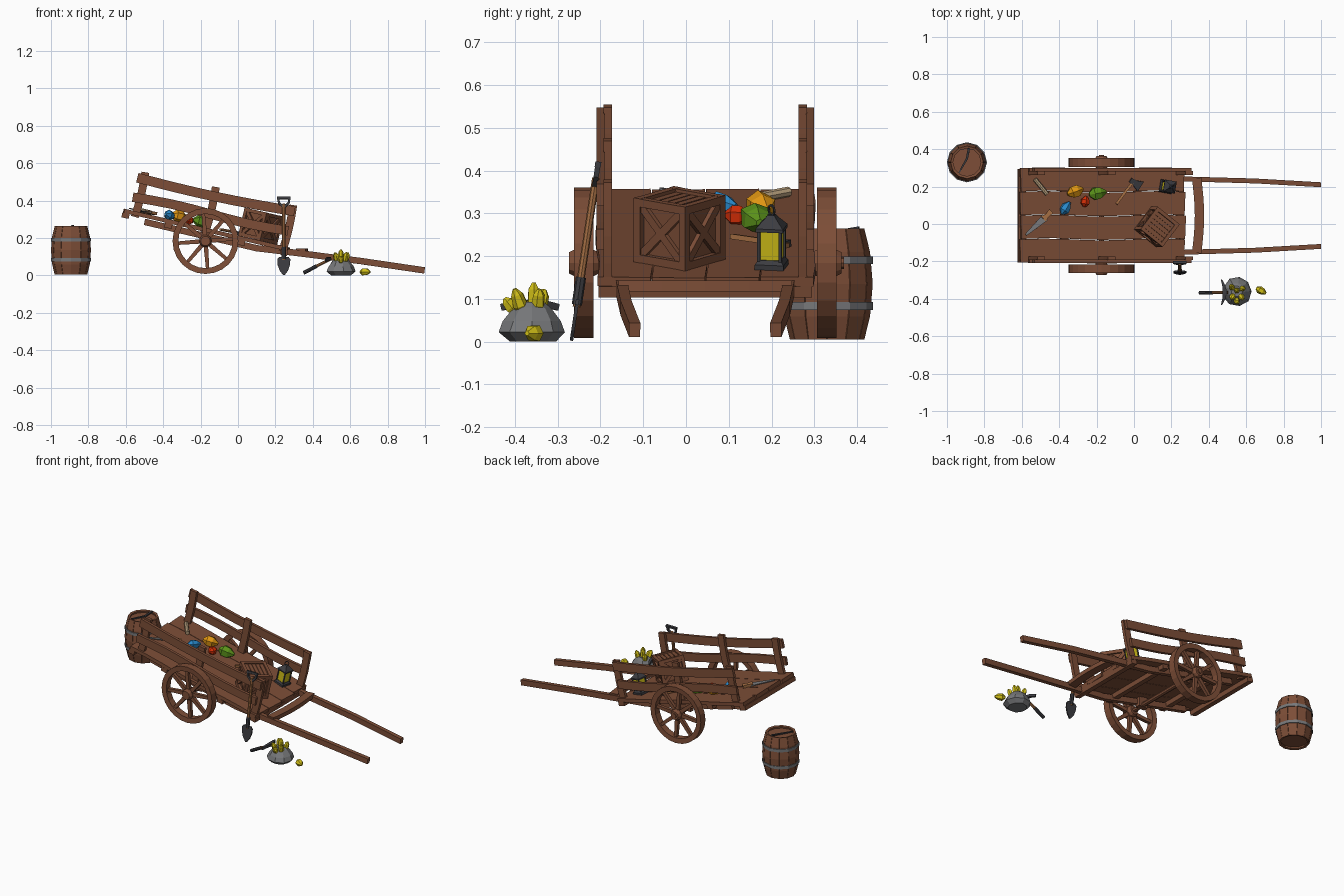
import bpy, bmesh, math, random
from mathutils import Vector, Matrix

if "Cube" in bpy.data.objects:
    bpy.data.objects.remove(bpy.data.objects["Cube"])
random.seed(4)
T = math.atan(0.235)                       # tilt of the cart bed


def mat(name, r, g, b):
    m = bpy.data.materials.new(name)
    m.diffuse_color = tuple((c / 255) ** 2.2 for c in (r, g, b)) + (1,)
    m.use_nodes = True
    m.node_tree.nodes["Principled BSDF"].inputs["Base Color"].default_value = m.diffuse_color
    return m


WOOD = mat("brown wood", 124, 79, 58)
HANDLE = mat("light wood", 160, 108, 68)
IRON = mat("dark iron", 62, 62, 66)
GREY = mat("grey stone and steel", 118, 119, 121)
GOLD = mat("yellow gold", 208, 190, 30)
BLUE = mat("blue gem", 45, 135, 200)
ORANGE = mat("orange gem", 222, 148, 25)
RED = mat("red gem", 212, 50, 15)
GREEN = mat("green gem", 92, 145, 32)
PAPER = mat("cream paper", 190, 165, 130)


def beam(bm, pts, w, h, up=(0, 0, 1)):
    """Sweep a rectangle along points; w may be a list of widths."""
    pts = [Vector(p) for p in pts]
    rings = []
    for i, p in enumerate(pts):
        d = (pts[min(i + 1, len(pts) - 1)] - pts[max(i - 1, 0)]).normalized()
        s = d.cross(Vector(up)).normalized()
        u = s.cross(d)
        a = (w[i] if isinstance(w, list) else w) / 2
        rings.append([bm.verts.new(p + s * a * j + u * h / 2 * k)
                      for j, k in ((-1, -1), (1, -1), (1, 1), (-1, 1))])
    for r, q in zip(rings, rings[1:]):
        for k in range(4):
            bm.faces.new((r[k], r[(k + 1) % 4], q[(k + 1) % 4], q[k]))
    bm.faces.new(rings[0])
    bm.faces.new(rings[-1])


def lathe(bm, prof, n, M=Matrix(), closed=False, jitter=0, phase=0):
    """Spin an (r, z) profile; open ends are capped."""
    rings = []
    for r, z in prof:
        ring = []
        for k in range(n):
            a = math.tau * (k + phase) / n
            q = r * (1 + random.uniform(-jitter, jitter))
            ring.append(bm.verts.new(M @ Vector((q * math.cos(a), q * math.sin(a), z))))
        rings.append(ring)
    pairs = list(zip(rings, rings[1:])) + ([(rings[-1], rings[0])] if closed else [])
    for r, q in pairs:
        for k in range(n):
            bm.faces.new((r[k], r[(k + 1) % n], q[(k + 1) % n], q[k]))
    if not closed:
        bm.faces.new(rings[0])
        bm.faces.new(rings[-1])


def done(bm, name, material, M=Matrix()):
    bmesh.ops.recalc_face_normals(bm, faces=bm.faces)
    me = bpy.data.meshes.new(name)
    bm.to_mesh(me)
    bm.free()
    me.transform(M)
    me.materials.append(material)
    bpy.context.collection.objects.link(bpy.data.objects.new(name, me))


def wavy(p0, p1, bend, waves=1, n=8):
    p0, p1, bend = Vector(p0), Vector(p1), Vector(bend)
    return [p0.lerp(p1, i / n) + bend * math.sin(math.pi * waves * i / n) for i in range(n + 1)]


def zb(x):
    return 0.355 - 0.235 * (x + 0.6)       # height of the bed surface


def on_bed(x, y, rot=0, h=0):
    return (Matrix.Translation((x, y, zb(x))) @ Matrix.Rotation(T, 4, 'Y')
            @ Matrix.Rotation(math.radians(rot), 4, 'Z') @ Matrix.Translation((0, 0, h)))


def axis(p0, p1):
    """Matrix taking +z onto the line p0 to p1."""
    d = Vector(p1) - Vector(p0)
    return Matrix.Translation(p0) @ d.to_track_quat('Z', 'Y').to_matrix().to_4x4()


def rod(bm, p0, p1, r, n=8):
    lathe(bm, [(r, 0), (r, (Vector(p1) - Vector(p0)).length)], n, axis(p0, p1))


CART = on_bed(-0.17, 0.045)

# bed planks and cross bars underneath
bm = bmesh.new()
for k, (a, b) in enumerate(((-.45, .452), (-.445, .458), (-.45, .455), (-.447, .45))):
    v = -0.19 + k * 0.127
    beam(bm, wavy((a, v, -.011), (b, v, -.011), (0, .005, 0), 3), 0.124, 0.022)
done(bm, "bed_planks", WOOD, CART)
bm = bmesh.new()
for u in (-.435, -.2, .2, .435):
    beam(bm, [(u, -.25, -.035), (u, .25, -.035)], 0.04, 0.026)
done(bm, "bed_cross_bars", WOOD, CART)

# side fences: posts inside, two bowed rails outside
for s, side in ((-1, "near"), (1, "far")):
    bm = bmesh.new()
    for u, top in ((-.385, .215), (0, .225), (.425, .225)):
        beam(bm, wavy((u, s * .228, -.03), (u, s * .228, top), (.006, 0, 0), 1, 4), 0.02, 0.042, (1, 0, 0))
    beam(bm, wavy((-.42, s * .245, .177), (.44, s * .245, .195), (0, 0, -.012)), 0.018, 0.052)
    beam(bm, wavy((-.42, s * .245, .07), (.43, s * .245, .085), (0, 0, .008), 2), 0.018, 0.05)
    done(bm, side + "_fence", WOOD, CART)

# shafts running under the bed and forward to the ground
bm = bmesh.new()
for s in (-1, 1):
    beam(bm, [(-.5, .045 + s * .2, zb(-.5) - .045), (.1, .045 + s * .2, zb(.1) - .045),
              (.3, .045 + s * .195, .122), (.65, .045 + s * .185, .078),
              (.997, .045 + s * .165, .027)], 0.026, 0.034)
done(bm, "shafts", WOOD)
bm = bmesh.new()
beam(bm, wavy((.335, -.155, .13), (.335, .245, .13), (.015, 0, 0)), 0.05, 0.026)
done(bm, "shaft_cross_bar", WOOD)

# wheels: rim, eight spokes, hub
for s, side in ((-1, "near"), (1, "far")):
    bm = bmesh.new()
    lathe(bm, [(.176, -.023), (.176, .023), (.145, .021), (.145, -.021)], 24, closed=True)
    lathe(bm, [(.026, -.035), (.034, -.02), (.034, .02), (.026, .035)], 10)
    for k in range(8):
        a = math.tau * (k + .1) / 8
        d = Vector((math.cos(a), math.sin(a), 0))
        beam(bm, [d * .025, d * .15], [.024, .018], 0.02)
    done(bm, side + "_wheel", WOOD, Matrix.Translation((-.174, .045 + s * .284, .184))
         @ Matrix.Rotation(math.pi / 2, 4, 'X'))
bm = bmesh.new()
rod(bm, (-.174, -.265, .184), (-.174, .37, .184), .014)
for y in (-.14, .23):
    beam(bm, [(-.174, y, .17), (-.174, y, .235)], 0.03, 0.06, (1, 0, 0))
done(bm, "axle", WOOD)

# barrel: staves, lids, hoops
B = Matrix.Translation((-.893, .33, 0))
prof = [(.084, .006), (.097, .06), (.103, .135), (.097, .208), (.084, .263)]
bm = bmesh.new()
for k in range(12):
    a = math.tau * (k + .5) / 12
    d = Vector((math.cos(a), math.sin(a), 0))
    beam(bm, [d * (r - .006) + Vector((0, 0, z)) for r, z in prof],
         [2 * r * math.tan(math.pi / 12) * .96 for r, z in prof], 0.013, d)
lathe(bm, [(.079, .018), (.092, .07), (.096, .135), (.092, .2), (.079, .25)], 12)
done(bm, "barrel", WOOD, B)
bm = bmesh.new()
for z in (.083, .19):
    lathe(bm, [(.107, z - .009), (.107, z + .009), (.098, z + .009), (.098, z - .009)], 12, closed=True)
done(bm, "barrel_hoops", GREY, B)
bm = bmesh.new()
beam(bm, [(-.045, -.06, .254), (0, .02, .256), (.01, .075, .266)], [.006, .012, .012], .007)
done(bm, "barrel_lid_tool", IRON, B)

# crate: panelled core, edge frame, cross braces, top slats
bm = bmesh.new()
e = .067
beam(bm, [(-.062, 0, 0), (.062, 0, 0)], .124, .124)
for k in range(4):
    R = Matrix.Rotation(k * math.pi / 2, 4, 'Z')
    for line in (((e, e, -.077), (e, e, .077)), ((e, -e, e), (e, e, e)), ((e, -e, -e), (e, e, -e)),
                 ((.064, -e, -e), (.064, e, e)), ((.064, -e, e), (.064, e, -e))):
        beam(bm, [R @ Vector(p) for p in line], .019, .019, R @ Vector((1, 0, 0)))
for k in range(5):
    y = -.046 + k * .023
    beam(bm, [(-.058, y, .064), (.058, y, .064)], .02, .01)
done(bm, "crate", WOOD, on_bed(.105, -.015, -38, .077))

# lantern
L = on_bed(.17, .2, 35)
bm = bmesh.new()
lathe(bm, [(.048, 0), (.048, .012), (.038, .022)], 4)
lathe(bm, [(.046, .09), (.046, .098), (.02, .118), (.012, .126)], 4)
for k in range(4):
    a = math.tau * k / 4
    x, y = .036 * math.cos(a), .036 * math.sin(a)
    rod(bm, (x, y, .015), (x, y, .095), .005, 4)
lathe(bm, [(.014, -.002), (.014, .002), (.01, .002), (.01, -.002)], 10,
      Matrix.Translation((0, 0, .137)) @ Matrix.Rotation(math.pi / 2, 4, 'X'), True)
done(bm, "lantern_frame", IRON, L)
bm = bmesh.new()
lathe(bm, [(.035, .02), (.035, .092)], 4)
done(bm, "lantern_glass", GOLD, L)

# gems lying on the bed
for name, m, x, y, rot, l, r in (("blue_gem", BLUE, -.37, .085, 55, .078, .027),
                                 ("orange_gem", ORANGE, -.32, .175, 20, .09, .034),
                                 ("red_gem", RED, -.265, .12, 80, .058, .025),
                                 ("green_gem", GREEN, -.2, .165, 10, .095, .035)):
    bm = bmesh.new()
    lathe(bm, [(r * .3, -l / 2), (r, -l * .22), (r * .95, l * .15), (r * .25, l / 2)], 6, jitter=.1)
    done(bm, name, m, on_bed(x, y, rot, r * .8) @ Matrix.Rotation(math.pi / 2, 4, 'Y'))


def lying(x, y, h):
    return Vector((x, y, zb(x) + h))


# paper scroll
bm = bmesh.new()
rod(bm, lying(-.53, .24, .012), lying(-.465, .16, .012), .012)
done(bm, "scroll", PAPER)

# axe
bm = bmesh.new()
beam(bm, [lying(-.094, .107, .01), lying(-.04, .18, .012), lying(.005, .238, .012)], .014, .012)
done(bm, "axe_handle", HANDLE)
bm = bmesh.new()
beam(bm, [lying(-.02, .235, .012), lying(.0, .222, .012), lying(.035, .2, .012)], [.026, .028, .06], .016)
done(bm, "axe_head", IRON)

# saw
bm = bmesh.new()
beam(bm, [lying(-.578, -.058, .008), lying(-.475, .035, .01)], [.012, .04], .005)
done(bm, "saw_blade", GREY)
bm = bmesh.new()
beam(bm, [lying(-.485, .026, .012), lying(-.465, .045, .012), lying(-.443, .068, .012)], [.036, .022, .03], .016)
done(bm, "saw_handle", HANDLE)

# shovel leaning on the cart
A, D = Vector((.245, -.268, .002)), Vector((0, .063, .418)).normalized()
S = Vector((1, 0, 0))
N = S.cross(D)
bm = bmesh.new()
rod(bm, A + D * .08, A + D * .385, .009)
done(bm, "shovel_handle", HANDLE)
bm = bmesh.new()
beam(bm, [A + D * t for t in (0, .025, .055, .085, .098)], [.008, .045, .066, .07, .05], .008, N)
rod(bm, A + D * .085, A + D * .15, .012)
for s in (-1, 1):
    beam(bm, [A + D * .365, A + D * .39 + S * s * .026, A + D * .417 + S * s * .03], .012, .012, N)
beam(bm, [A + D * .417 - S * .037, A + D * .417 + S * .037], .013, .014, N)
done(bm, "shovel_blade_and_grip", IRON)

# ore heap with gold crystals and a loose nugget
R = Matrix.Translation((.55, -.36, 0))
bm = bmesh.new()
lathe(bm, [(.055, 0), (.077, .022), (.07, .048), (.045, .08), (.03, .092)], 9, R, jitter=.07)
done(bm, "ore_rock", GREY)
bm = bmesh.new()
for x, y, z, tx, ty, l in ((0, .004, .075, 0, 0, .063), (.022, .012, .07, .3, .1, .055), (-.02, .016, .07, -.25, .25, .055),
                           (-.018, -.02, .07, -.2, -.4, .055), (.018, -.022, .068, .25, -.35, .06), (0, -.04, .07, 0, -.8, .04)):
    p = Vector((.55 + x, -.36 + y, z))
    lathe(bm, [(.01, 0), (.016, l * .3), (.014, l * .75), (.005, l)], 6, axis(p, p + Vector((tx, ty, 1))), jitter=.08)
lathe(bm, [(.008, -.03), (.02, -.012), (.019, .01), (.006, .03)], 6,
      axis((.68, -.357, .019), (.72, -.38, .019)), jitter=.08)
done(bm, "gold_crystals", GOLD)

# pickaxe resting on the heap
bm = bmesh.new()
rod(bm, (.415, -.367, .047), (.5, -.366, .09), .008)
done(bm, "pickaxe_handle", HANDLE)
bm = bmesh.new()
rod(bm, (.35, -.368, .013), (.42, -.367, .05), .01)
beam(bm, [(.468, -.432, .08), (.48, -.4, .088), (.486, -.366, .09), (.48, -.33, .088), (.468, -.298, .08)],
     [.006, .016, .024, .016, .006], .016)
done(bm, "pickaxe_head_and_grip", IRON)
